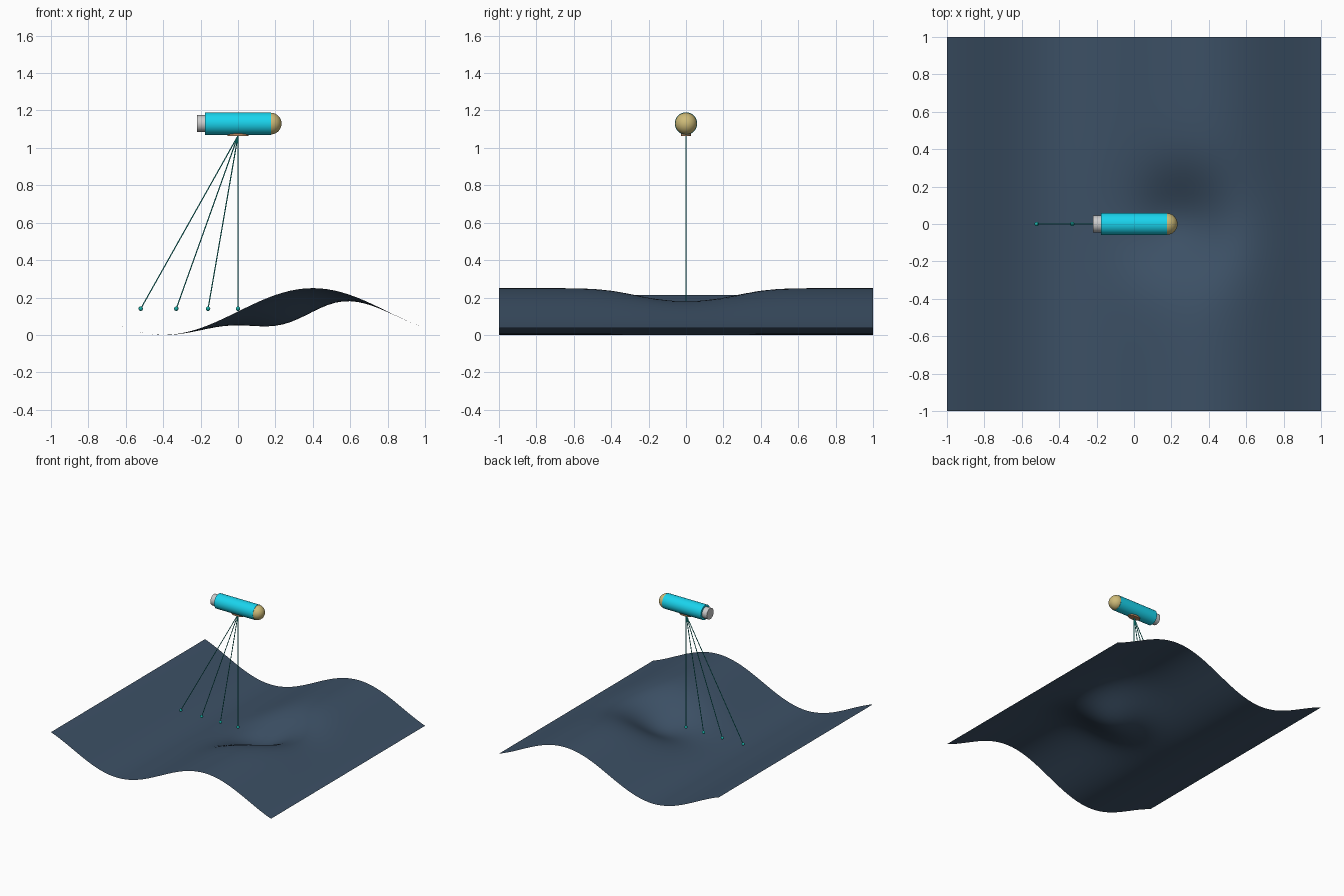
import bpy, bmesh, math
from mathutils import Vector

if "Cube" in bpy.data.objects:
    bpy.data.objects.remove(bpy.data.objects["Cube"])


def material(name, r, g, b):
    m = bpy.data.materials.new(name)
    m.diffuse_color = (r, g, b, 1)
    m.use_nodes = True
    m.node_tree.nodes["Principled BSDF"].inputs["Base Color"].default_value = m.diffuse_color
    return m


OCEAN = material("deep_blue", 0.045, 0.08, 0.13)
CYAN = material("cyan", 0.01, 0.66, 0.85)
TAN = material("tan", 0.62, 0.5, 0.19)
BROWN = material("brown", 0.5, 0.25, 0.12)
TEAL = material("teal", 0.01, 0.42, 0.38)


def finish(bm, name, mat=None):
    me = bpy.data.meshes.new(name)
    bm.to_mesh(me)
    bm.free()
    ob = bpy.data.objects.new(name, me)
    bpy.context.collection.objects.link(ob)
    if mat:
        me.materials.append(mat)
    bpy.ops.object.select_all(action='DESELECT')
    bpy.context.view_layer.objects.active = ob
    ob.select_set(True)
    bpy.ops.object.shade_smooth_by_angle(angle=math.radians(35))
    return ob


def rod(name, a, b, radius, sides, mat=None):
    """Capped cylinder running from point a to point b."""
    a, b = Vector(a), Vector(b)
    bm = bmesh.new()
    bmesh.ops.create_cone(bm, cap_ends=True, segments=sides, radius1=radius,
                          radius2=radius, depth=(b - a).length)
    ob = finish(bm, name, mat)
    ob.location = (a + b) / 2
    ob.rotation_euler = (b - a).to_track_quat('Z', 'Y').to_euler()
    return ob


def ball(name, centre, radius, mat, u=12, v=8):
    bm = bmesh.new()
    bmesh.ops.create_uvsphere(bm, u_segments=u, v_segments=v, radius=radius)
    ob = finish(bm, name, mat)
    ob.location = centre
    return ob


# Wavy surface with a round dip in the flank of the crest
bm = bmesh.new()
bmesh.ops.create_grid(bm, x_segments=50, y_segments=50, size=1)
for v in bm.verts:
    x, y = v.co.x, v.co.y
    dip = 0.17 * math.exp(-((x - 0.25) ** 2 + y ** 2) / 0.075)
    v.co.z = 0.125 + 0.125 * math.sin(2 * math.pi * x / 1.6) - dip
finish(bm, "wave_surface", OCEAN)

# Capsule-shaped instrument body
Z = 1.13
rod("body", (-0.176, 0, Z), (0.176, 0, Z), 0.06, 32, CYAN)
rod("tail_cap", (-0.22, 0, Z), (-0.17, 0, Z), 0.045, 32)
ball("nose_dome", (0.175, 0, Z), 0.058, TAN, 32, 16)

# Thin sensor plate below the body
rod("sensor_plate", (0, 0, 1.063), (0, 0, 1.078), 0.055, 32, BROWN).scale.y = 0.5

# Fan of beams, each ending in a small marker
for i, x in enumerate((0, -0.16, -0.33, -0.52)):
    rod(f"beam_{i}", (0, 0, 1.065), (x, 0, 0.14), 0.003, 8, TEAL)
    ball(f"beam_marker_{i}", (x, 0, 0.14), 0.012, TEAL)
